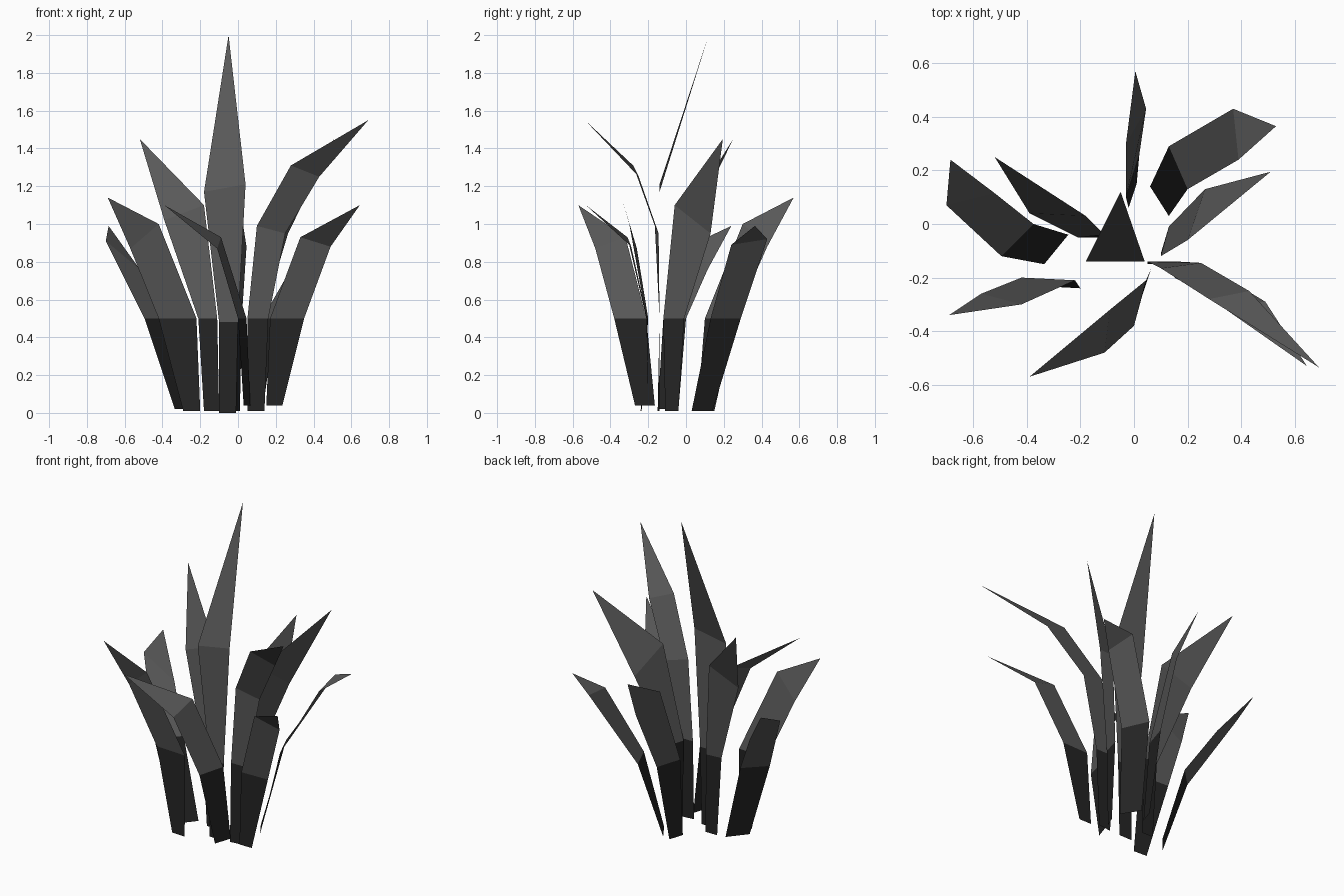
import bpy
import bmesh

default_cube = bpy.data.objects.get("Cube")
if default_cube:
    bpy.data.objects.remove(default_cube, do_unlink=True)


def make_material(name, value):
    material = bpy.data.materials.new(name)
    colour = (value, value, value, 1)
    material.diffuse_color = colour
    material.use_nodes = True
    shader = material.node_tree.nodes["Principled BSDF"]
    shader.inputs["Base Color"].default_value = colour
    shader.inputs["Roughness"].default_value = 0.9
    return material


stem_black = make_material("stem black", 0.018)
leaf_grey = make_material("leaf grey", 0.1)


def make_blade(name, base, fold, shoulders, tip, foot=0.01, fold_height=0.5):
    """Flat ribbon: dark stem up to the fold, then grey pairs closing on a tip."""
    bm = bmesh.new()
    rows = [[(x, y, foot) for x, y in base],
            [(x, y, fold_height) for x, y in fold]]
    rows += shoulders
    rows = [[bm.verts.new(point) for point in row] for row in rows]
    for index, (low, high) in enumerate(zip(rows, rows[1:])):
        face = bm.faces.new((low[0], low[1], high[1], high[0]))
        face.material_index = min(index, 1)
    point = bm.faces.new((rows[-1][0], rows[-1][1], bm.verts.new(tip)))
    point.material_index = 1
    mesh = bpy.data.meshes.new(name)
    bm.to_mesh(mesh)
    bm.free()
    mesh.materials.append(stem_black)
    mesh.materials.append(leaf_grey)
    blade = bpy.data.objects.new(name, mesh)
    bpy.context.collection.objects.link(blade)
    return blade


# Tall centre blade
make_blade("centre_blade",
           base=[(-.1, -.14), (-.01, -.14)],
           fold=[(-.1, -.14), (0, -.14)],
           shoulders=[[(-.18, -.14, 1.17), (.04, -.14, 1.21)]],
           tip=(-.05, .12, 2), foot=0, fold_height=.48)

# Blades on the left half
make_blade("front_left_tall_blade",
           base=[(.05, -.15), (.14, -.14)],
           fold=[(.05, -.14), (.16, -.14)],
           shoulders=[[(.1, -.165, .99), (.25, -.145, .95)],
                      [(.28, -.28, 1.31), (.43, -.25, 1.25)]],
           tip=(.69, -.535, 1.55))
make_blade("front_left_low_blade",
           base=[(.15, -.2), (.235, -.2)],
           fold=[(.17, -.21), (.35, -.205)],
           shoulders=[[(.33, -.31, .93), (.49, -.29, .88)]],
           tip=(.645, -.53, 1.1), foot=.04)
make_blade("left_blade",
           base=[(.1, -.11), (.13, -.04)],
           fold=[(.1, -.12), (.13, -.01)],
           shoulders=[[(.2, -.06, 1.1), (.265, .13, .95)]],
           tip=(.51, .195, 1.45))
make_blade("back_left_blade",
           base=[(.13, .03), (.06, .14)],
           fold=[(.2, .13), (.13, .29)],
           shoulders=[[(.39, .24, .89), (.37, .43, .92)]],
           tip=(.53, .365, .99))

# Blade at the back
make_blade("back_blade",
           base=[(-.02, .06), (.01, .15)],
           fold=[(-.03, .1), (.02, .26)],
           shoulders=[[(-.03, .3, 1), (.045, .43, .88)]],
           tip=(.005, .57, 1.14))

# Blades on the right half
make_blade("front_right_blade",
           base=[(.03, -.27), (.065, -.165)],
           fold=[(0, -.38), (.045, -.21)],
           shoulders=[[(-.11, -.48, .87), (-.09, -.32, .93)]],
           tip=(-.39, -.57, 1.1), foot=.04)
make_blade("right_low_blade",
           base=[(-.29, -.235), (-.2, -.24)],
           fold=[(-.42, -.2), (-.22, -.21)],
           shoulders=[[(-.57, -.26, .87), (-.42, -.3, 1)]],
           tip=(-.69, -.34, 1.14))
make_blade("right_tall_blade",
           base=[(-.18, -.05), (-.1, -.05)],
           fold=[(-.21, -.05), (-.11, -.04)],
           shoulders=[[(-.39, .04, 1.02), (-.18, .03, 1.1)]],
           tip=(-.52, .25, 1.45))
make_blade("back_right_blade",
           base=[(-.335, -.15), (-.245, -.04)],
           fold=[(-.495, -.12), (-.375, 0)],
           shoulders=[[(-.7, .07, .91), (-.52, .115, .76)]],
           tip=(-.685, .24, .99), foot=.02)
